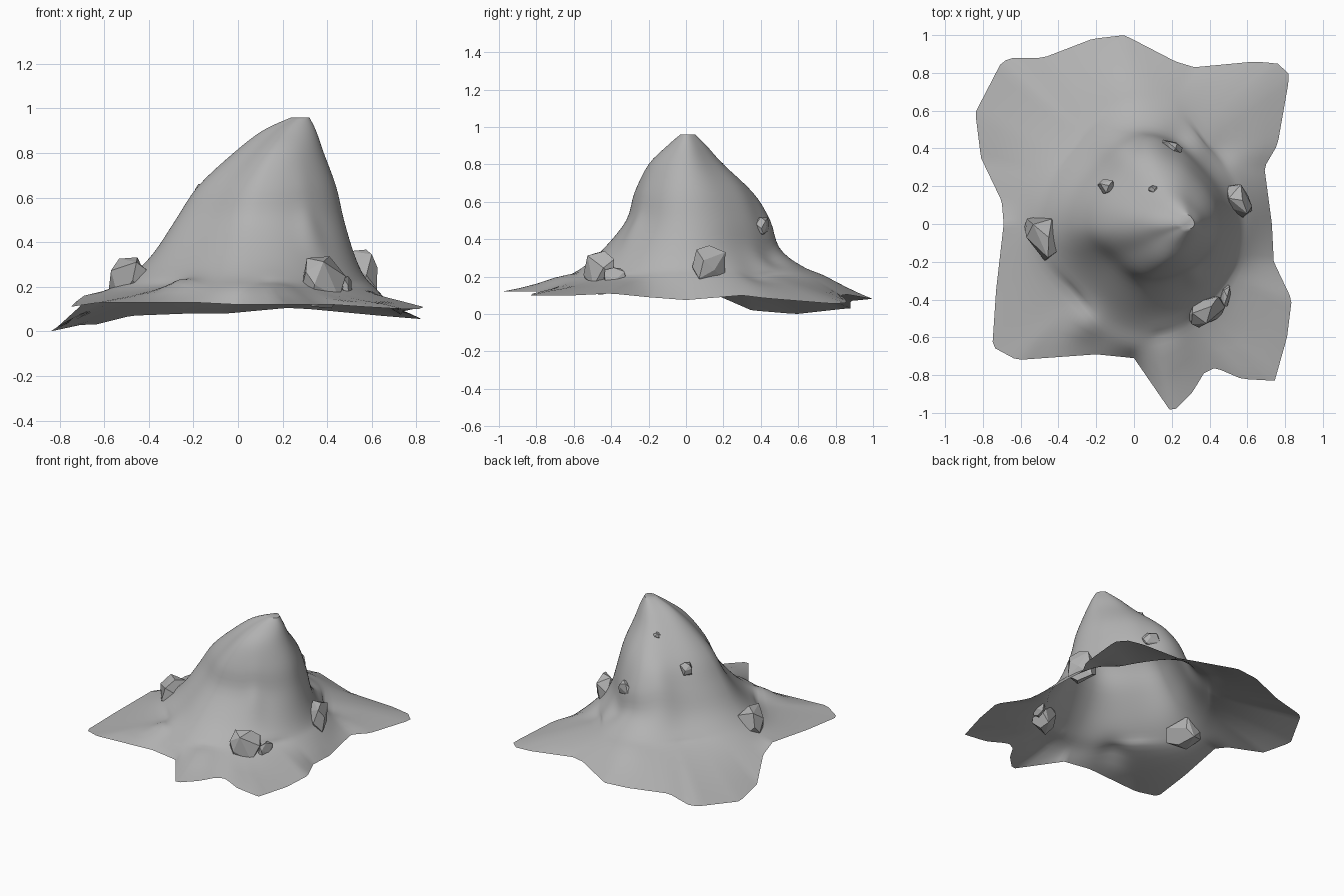
import bpy, bmesh, math, random
from mathutils import Vector
from mathutils.geometry import intersect_line_line_2d

cube = bpy.data.objects.get("Cube")
if cube:
    bpy.data.objects.remove(cube)

stone = bpy.data.materials.new("stone_grey")
stone.use_nodes = True
GREY = (0.45, 0.45, 0.45, 1)
stone.diffuse_color = GREY
stone.node_tree.nodes["Principled BSDF"].inputs["Base Color"].default_value = GREY

SEGMENTS = 180
STEPS = 4

# Ragged outer edge of the ground, counter-clockwise: x, y, z
EDGE = [(.73, 0, .075), (.69, .3, .1), (.76, .42, .085), (.825, .79, .055), (.76, .85, .06),
        (.64, .86, .07), (.32, .83, .1), (.22, .86, .105), (-.05, 1, .08), (-.22, .98, .08),
        (-.48, .88, .07), (-.64, .88, .03), (-.7, .86, .03), (-.84, .59, 0), (-.81, .35, .02),
        (-.7, .12, .12), (-.69, 0, .16), (-.73, -.35, .13), (-.75, -.65, .11),
        (-.62, -.72, .13), (-.2, -.69, .13), (0, -.71, .12), (.2, -1, .12), (.31, -.89, .12),
        (.37, -.79, .12), (.43, -.76, .12), (.57, -.82, .11), (.745, -.83, .1),
        (.81, -.6, .1), (.835, -.4, .11), (.74, -.2, .09)]

# Hill contours: height, centre x, left, right, front, back
CONTOURS = [(.96, .28, .24, .32, -.03, .05), (.9, .23, .11, .35, -.1, .11),
            (.8, .17, -.02, .385, -.2, .2), (.65, .11, -.18, .44, -.275, .36),
            (.5, .08, -.28, .475, -.32, .45), (.35, .05, -.38, .52, -.44, .5),
            (.25, .05, -.48, .565, -.55, .62), (.19, .05, -.58, .62, -.65, .74)]

# Soft lumps and hollows: x, y, radius, height
LUMPS = [(-.27, -.54, .1, .05), (.32, -.27, .06, .03), (-.08, .4, .1, .04),
         (.22, .42, .09, -.04), (.2, -.7, .12, .03), (.5, -.62, .12, -.02),
         (.45, .38, .09, -.02), (-.05, .75, .15, .02)]


def contour_point(level, angle):
    z, cx, left, right, front, back = level
    c, s = math.cos(angle), math.sin(angle)
    # The left and right sides are flattened, most of all high on the front right
    if c > 0:
        flat = .08 if s > 0 else .03
    else:
        flat = .1 if s > 0 else .08 + .12 * z
    r = 1 - flat * math.sin(2 * angle) ** 2
    return Vector((cx + c * r * (right - cx if c > 0 else cx - left),
                   s * r * (back if s > 0 else -front), z))


def edge_point(angle):
    centre = Vector((.05, 0))
    ray = centre + Vector((math.cos(angle), math.sin(angle))) * 3
    for a, b in zip(EDGE, EDGE[1:] + EDGE[:1]):
        a, b = Vector(a), Vector(b)
        hit = intersect_line_line_2d(centre, ray, a.xy, b.xy)
        if hit:
            t = (hit - a.xy).length / (b.xy - a.xy).length
            return a.lerp(b, t)


def spline(points):
    ends = [points[0]] + points + [points[-1] * 2 - points[-2]]
    path = []
    for p, q, r, s in zip(ends, ends[1:], ends[2:], ends[3:]):
        for k in range(STEPS):
            t = k / STEPS
            path.append(q + ((r - p) + ((p * 2 - q * 5 + r * 4 - s)
                        + ((q - r) * 3 + s - p) * t) * t) * t / 2)
    return path + [points[-1]]


def add_object(name, bm):
    mesh = bpy.data.meshes.new(name)
    bm.to_mesh(mesh)
    bm.free()
    obj = bpy.data.objects.new(name, mesh)
    bpy.context.collection.objects.link(obj)
    mesh.materials.append(stone)
    return obj


# Hill and ground: one open sheet swept around the peak
bm = bmesh.new()
spokes = []
for i in range(SEGMENTS):
    angle = math.tau * i / SEGMENTS
    path = spline([contour_point(l, angle) for l in CONTOURS] + [edge_point(angle)])
    for n, p in enumerate(path):
        fade = min(1, (len(path) - 1 - n) / STEPS)
        p.z += fade * sum(h * math.exp(-((p.x - x) ** 2 + (p.y - y) ** 2) / r ** 2)
                          for x, y, r, h in LUMPS)
    spokes.append([bm.verts.new(p) for p in path])
for a, b in zip(spokes, spokes[1:] + spokes[:1]):
    for k in range(len(a) - 1):
        bm.faces.new((a[k], a[k + 1], b[k + 1], b[k]))
bm.faces.new([s[0] for s in spokes])
hill = add_object("hill", bm)
bpy.context.view_layer.objects.active = hill
hill.select_set(True)
bpy.ops.object.shade_smooth_by_angle(angle=math.radians(50))


# Faceted boulders: hulls of seeded points fitted to a size
def boulder(name, centre, size, turn, seed):
    rng = random.Random(seed)
    bm = bmesh.new()
    count = 14
    for i in range(count):
        z = 1 - (2 * i + 1) / count
        a = i * 2.4 + rng.uniform(-.4, .4)
        r = math.sqrt(1 - z * z)
        # Pushing points towards a box gives broad, blocky facets
        p = Vector((r * math.cos(a), r * math.sin(a), z))
        bm.verts.new(p / max(abs(v) for v in p) ** .6)
    bmesh.ops.convex_hull(bm, input=bm.verts)
    bmesh.ops.dissolve_limit(bm, angle_limit=math.radians(20), verts=bm.verts, edges=bm.edges)
    bmesh.ops.recalc_face_normals(bm, faces=bm.faces)
    obj = add_object(name, bm)
    obj.location = centre
    obj.scale = [s / 2 for s in size]
    obj.rotation_euler.z = math.radians(turn)


boulder("left_slope_boulder", (.55, .125, .26), (.12, .19, .22), 25, 1)
boulder("front_boulder", (.38, -.46, .22), (.21, .14, .24), 25, 2)
boulder("front_small_rock", (.485, -.38, .195), (.05, .12, .11), -10, 3)
boulder("right_slope_boulder", (-.485, -.07, .235), (.17, .25, .2), 15, 4)
boulder("back_rock", (.2, .41, .47), (.12, .06, .1), -30, 5)
boulder("upper_rock", (-.15, .2, .62), (.09, .08, .09), 0, 6)
boulder("summit_pebble", (.1, .185, .79), (.05, .04, .04), 0, 7)
